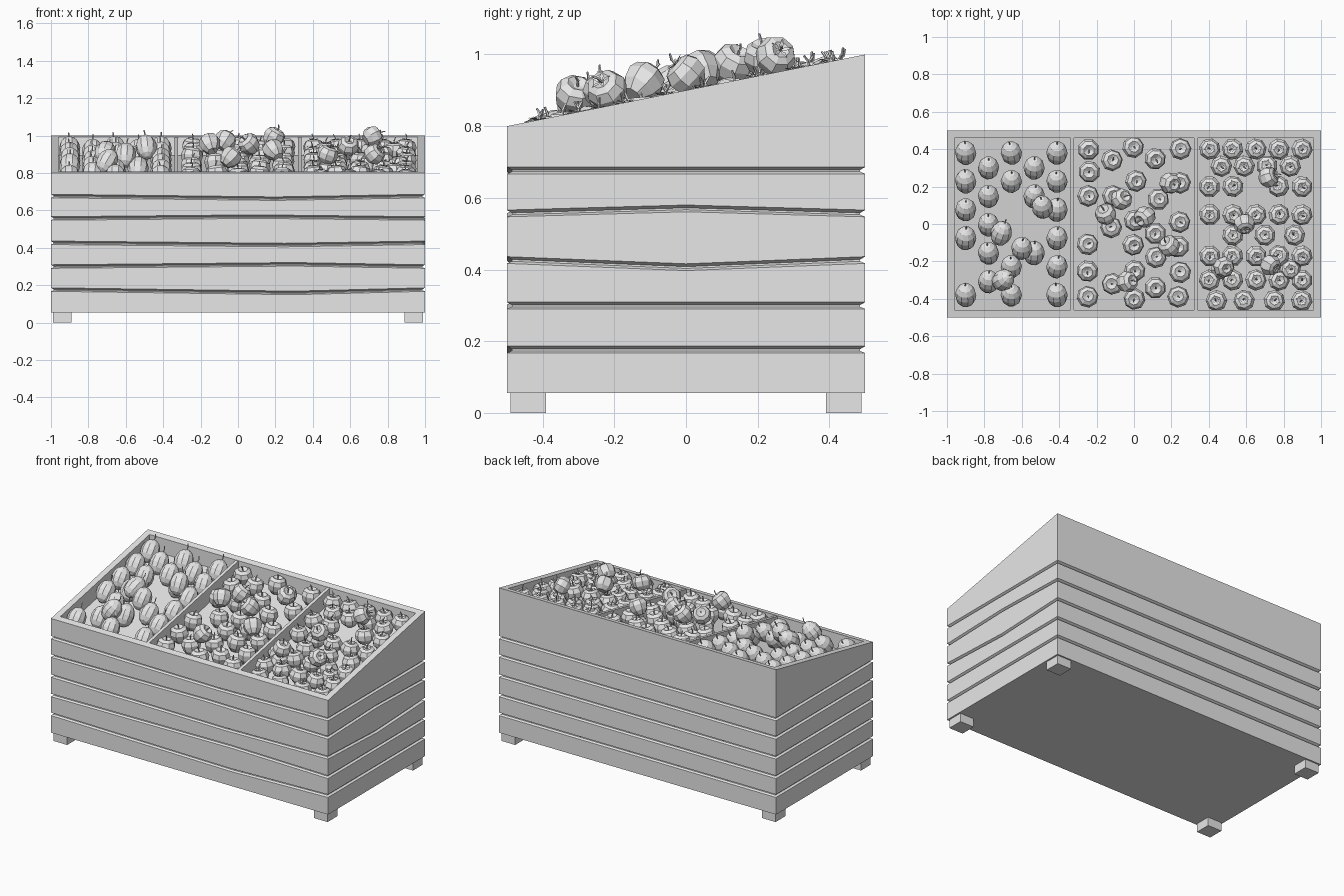
import bpy, bmesh, math, random
from mathutils import Matrix, Vector, Euler

random.seed(4)
cube = bpy.data.objects.get("Cube")
if cube:
    bpy.data.objects.remove(cube)

grey = bpy.data.materials.new("plain_grey")
grey.use_nodes = True
COLOUR = (0.8, 0.8, 0.8, 1)
grey.diffuse_color = COLOUR
grey.node_tree.nodes["Principled BSDF"].inputs["Base Color"].default_value = COLOUR


def to_mesh(bm, name):
    bmesh.ops.recalc_face_normals(bm, faces=bm.faces)
    mesh = bpy.data.meshes.new(name)
    bm.to_mesh(mesh)
    bm.free()
    mesh.materials.append(grey)
    return mesh


def place(name, mesh, matrix=Matrix()):
    ob = bpy.data.objects.new(name, mesh)
    bpy.context.collection.objects.link(ob)
    ob.matrix_world = matrix
    return ob


def rim(y):
    """Height of the sloping top edge."""
    return 0.9 + 0.2 * y


def bridge(bm, a, b):
    n = len(a)
    for i in range(n):
        j = (i + 1) % n
        bm.faces.new((a[i], a[j], b[j], b[i]))


# Crate: stacked rings make the planks, grooves, rim and sunken tray
def ring(bm, inset, height, bend_x=0.2, front=0, side=0):
    x, y = 1 - inset, 0.5 - inset
    points = [(-x, -y, 0), (bend_x, -y, front), (x, -y, 0),
              (x, 0, side), (x, y, 0), (-x, y, 0)]
    return [bm.verts.new((px, py, height(py) + dz)) for px, py, dz in points]


bm = bmesh.new()
rings = [ring(bm, 0, lambda y: 0.055)]
grooves = [(0.177, 0.3, -0.018, 0), (0.3, 0.3, 0.012, 0), (0.427, 0.25, -0.012, -0.02),
           (0.557, 0.1, 0.01, 0.014), (0.677, 0.2, -0.014, 0)]
for z, bend_x, front, side in grooves:
    for dz, inset in ((-0.01, 0), (-0.004, 0.014), (0.001, 0.014), (0.009, 0)):
        rings.append(ring(bm, inset, lambda y: z + dz, bend_x, front, side))
rings.append(ring(bm, 0, rim))
rings.append(ring(bm, 0.04, rim))
rings.append(ring(bm, 0.04, lambda y: rim(y) - 0.1))
for a, b in zip(rings, rings[1:]):
    bridge(bm, a, b)
bm.faces.new(rings[0])
bm.faces.new(rings[-1])
place("crate", to_mesh(bm, "crate"))


# Feet and dividers
def box(name, centre, size, slope=0):
    bm = bmesh.new()
    bmesh.ops.create_cube(bm, size=1)
    for v in bm.verts:
        v.co = Vector(centre) + Vector(a * b for a, b in zip(v.co, size))
        v.co.z += slope * v.co.y
    place(name, to_mesh(bm, name))


for sx in (-1, 1):
    for sy in (-1, 1):
        box("foot", (sx * 0.94, sy * 0.44, 0.0275), (0.1, 0.1, 0.055))
    box("divider", (sx * 0.33, 0, 0.845), (0.02, 0.92, 0.105), 0.2)


# Fruit: low-sided turned profiles with a stem
def fruit(name, profile, sides, stem_z, leaves=0):
    bm = bmesh.new()
    loops = []
    for r, z in profile:
        loops.append([bm.verts.new((r * math.cos(t), r * math.sin(t), z))
                      for t in (math.tau * i / sides for i in range(sides))])
    for a, b in zip(loops, loops[1:]):
        bridge(bm, a, b)
    bm.faces.new(loops[0])
    bm.faces.new(loops[-1])
    bmesh.ops.recalc_face_normals(bm, faces=bm.faces)
    # bent stem in two pieces
    for z, lean in ((0.01, 0.2), (0.028, 0.55)):
        bmesh.ops.create_cone(bm, cap_ends=True, segments=4, radius1=0.004, radius2=0.003, depth=0.022,
                              matrix=Matrix.Translation((0, -z * z * 8, stem_z + z)) @ Matrix.Rotation(lean, 4, 'X'))
    # small crown of leaves
    for i in range(leaves):
        t = math.tau * i / leaves
        corners = ((0, 0, 0), (0.014, -0.006, 0.01), (0.032, 0, 0.014), (0.014, 0.006, 0.01))
        spin = Matrix.Rotation(t, 3, 'Z')
        bm.faces.new([bm.verts.new(spin @ Vector(c) + Vector((0, 0, stem_z))) for c in corners])
    return to_mesh(bm, name)


oval = [(0.057 * math.sin(t), -0.073 * math.cos(t)) for t in
        (0.25 + (math.pi - 0.5) * i / 6 for i in range(7))]
long_fruit = fruit("long_fruit", oval, 10, 0.068)
apple = fruit("apple", [(0.028, -0.052), (0.05, -0.025), (0.059, 0.01), (0.05, 0.036),
                        (0.03, 0.05), (0.01, 0.038)], 8, 0.038)
tomato = fruit("tomato", [(0.03, -0.046), (0.053, -0.022), (0.058, 0.008), (0.045, 0.034),
                          (0.025, 0.043), (0.01, 0.034)], 8, 0.036, 5)


def drop(name, mesh, x, y, tilt=0.0, wobble=0.15, lift=-0.045, spin=True):
    w = lambda: random.uniform(-wobble, wobble)
    turn = Euler((tilt + w(), w(), w())).to_matrix().to_4x4()
    if spin:
        turn = turn @ Matrix.Rotation(random.uniform(0, math.tau), 4, 'Z')
    place(name, mesh, Matrix.Translation((x, y, rim(y) + lift)) @ turn)


# Left bay: staggered columns with gaps
gaps = {(0, 4), (2, 2), (2, 3), (3, 2), (3, 4)}
for col in range(5):
    for row in range(6 - col % 2):
        if (col, row) not in gaps:
            drop("long_fruit", long_fruit, -0.9 + 0.122 * col,
                 0.38 - 0.152 * row - 0.08 * (col % 2), -0.7, 0.1, spin=False)
for x, y in ((-0.49, 0.09), (-0.71, -0.05), (-0.6, -0.13), (-0.7, -0.3)):
    drop("top_long_fruit", long_fruit, x, y, -0.7, 0.4, 0.02, spin=False)

# Middle bay: columns of apples
columns = [(-0.24, (0.4, 0.28, 0.15, -0.11, -0.25, -0.39)),
           (-0.12, (0.34, 0.15, -0.02, -0.32)),
           (0.0, (0.41, 0.23, 0.02, -0.11, -0.25, -0.4)),
           (0.12, (0.35, 0.13, -0.05, -0.18, -0.34)),
           (0.24, (0.4, 0.22, 0.01, -0.12, -0.26, -0.39))]
for x, ys in columns:
    for y in ys:
        drop("apple", apple, x + random.uniform(-0.01, 0.01), y)
for x, y in ((-0.15, 0.05), (-0.07, 0.13), (0.06, 0.04), (0.19, 0.22), (0.19, -0.12), (-0.04, -0.31)):
    drop("top_apple", apple, x, y, 0, 0.9, 0.045)

# Right bay: rows of tomatoes
full = range(5)
rows = [(0.4, full), (0.31, (0.5, 1.5, 2.5, 3.5)), (0.2, (0, 1, 3, 4)), (0.05, full),
        (-0.06, (1, 2.4, 3.7)), (-0.17, full), (-0.24, (0.5, 3.5)), (-0.3, full),
        (-0.41, (0.3, 1.5, 2.8, 4))]
for y, xs in rows:
    for i in xs:
        drop("tomato", tomato, 0.405 + 0.123 * i, y)
for x, y in ((0.72, 0.25), (0.59, 0.0), (0.48, -0.23), (0.73, -0.22)):
    drop("top_tomato", tomato, x, y, 0, 0.9, 0.045)
